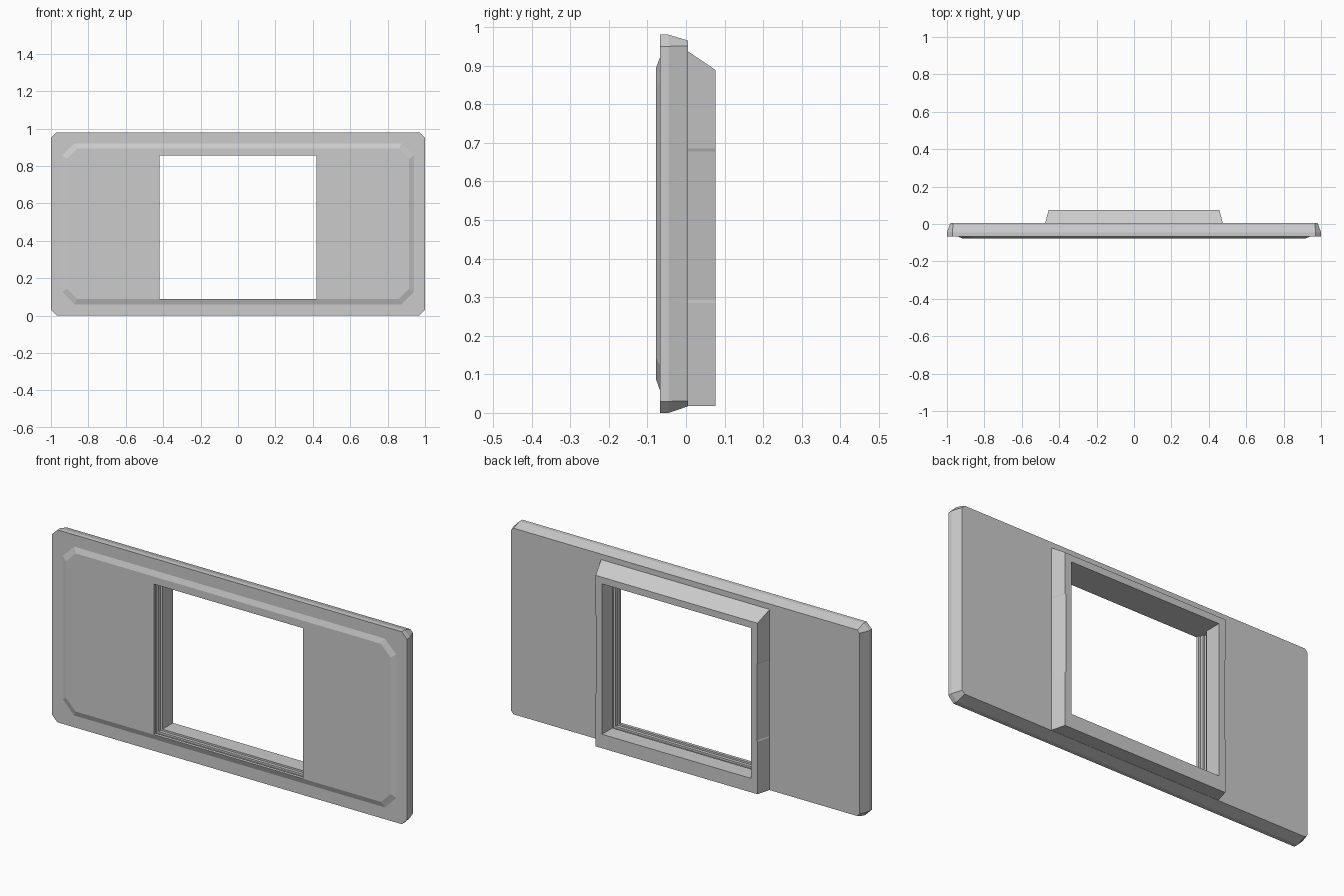
import bpy, bmesh

if "Cube" in bpy.data.objects:
    bpy.data.objects.remove(bpy.data.objects["Cube"])


def octagon(hx, z0, z1, c):
    """Rectangle with chamfered corners, as (x, z) points."""
    right = [(hx - c, z0), (hx, z0 + c), (hx, z1 - c), (hx - c, z1)]
    return right + [(-x, z) for x, z in reversed(right)]


def frame_outline(hx, z0, z1, dip):
    """Rectangle whose sides dip inwards slightly over the middle."""
    right = [(hx, z0), (hx, .285), (hx - dip, .292), (hx - dip, .678), (hx, .685), (hx, z1)]
    return right + [(-x, z) for x, z in reversed(right)]


def loft(name, rings):
    """Closed solid through a list of (y, outline) rings."""
    bm = bmesh.new()
    loops = [[bm.verts.new((x, y, z)) for x, z in pts] for y, pts in rings]
    for a, b in zip(loops, loops[1:]):
        n = len(a)
        for i in range(n):
            j = (i + 1) % n
            bm.faces.new((a[i], a[j], b[j], b[i]))
    bm.faces.new(loops[0])
    bm.faces.new(loops[-1])
    bmesh.ops.recalc_face_normals(bm, faces=bm.faces)
    mesh = bpy.data.meshes.new(name)
    bm.to_mesh(mesh)
    bm.free()
    ob = bpy.data.objects.new(name, mesh)
    bpy.context.collection.objects.link(ob)
    return ob


def box(name, hx, y0, y1, z0, z1):
    pts = [(hx, z0), (hx, z1), (-hx, z1), (-hx, z0)]
    return loft(name, [(y0, pts), (y1, pts)])


def cut(ob, cutters):
    bpy.context.view_layer.objects.active = ob
    for c in cutters:
        m = ob.modifiers.new("cut", 'BOOLEAN')
        m.operation, m.solver, m.object = 'DIFFERENCE', 'EXACT', c
        bpy.ops.object.modifier_apply(modifier=m.name)


# Wall plate with tapered back edge and raised front panel
plate = loft("wall_plate", [
    (.005, octagon(.982, .017, .965, .014)),
    (-.045, octagon(1, 0, .98, .03)),
    (-.068, octagon(1, 0, .98, .03)),
    (-.068, octagon(.94, .06, .92, .065)),
    (-.078, octagon(.915, .088, .893, .055)),
])

# Frame projecting behind the opening, with a sloping top
frame = loft("rear_frame", [
    (.005, frame_outline(.475, .018, .937, 0)),
    (.076, frame_outline(.456, .018, .889, .004)),
])

# Window opening, and stepped sliding track in the jambs and sill
opening = box("opening_cutter", .42, -.2, .2, .089, .855)
track = box("track_cutter", .43, -.062, -.008, .08, .855)
slot = box("slot_cutter", .44, -.046, -.024, .07, .855)
cut(plate, [opening, track, slot])
cut(frame, [opening])
for c in (opening, track, slot):
    bpy.data.objects.remove(c)
